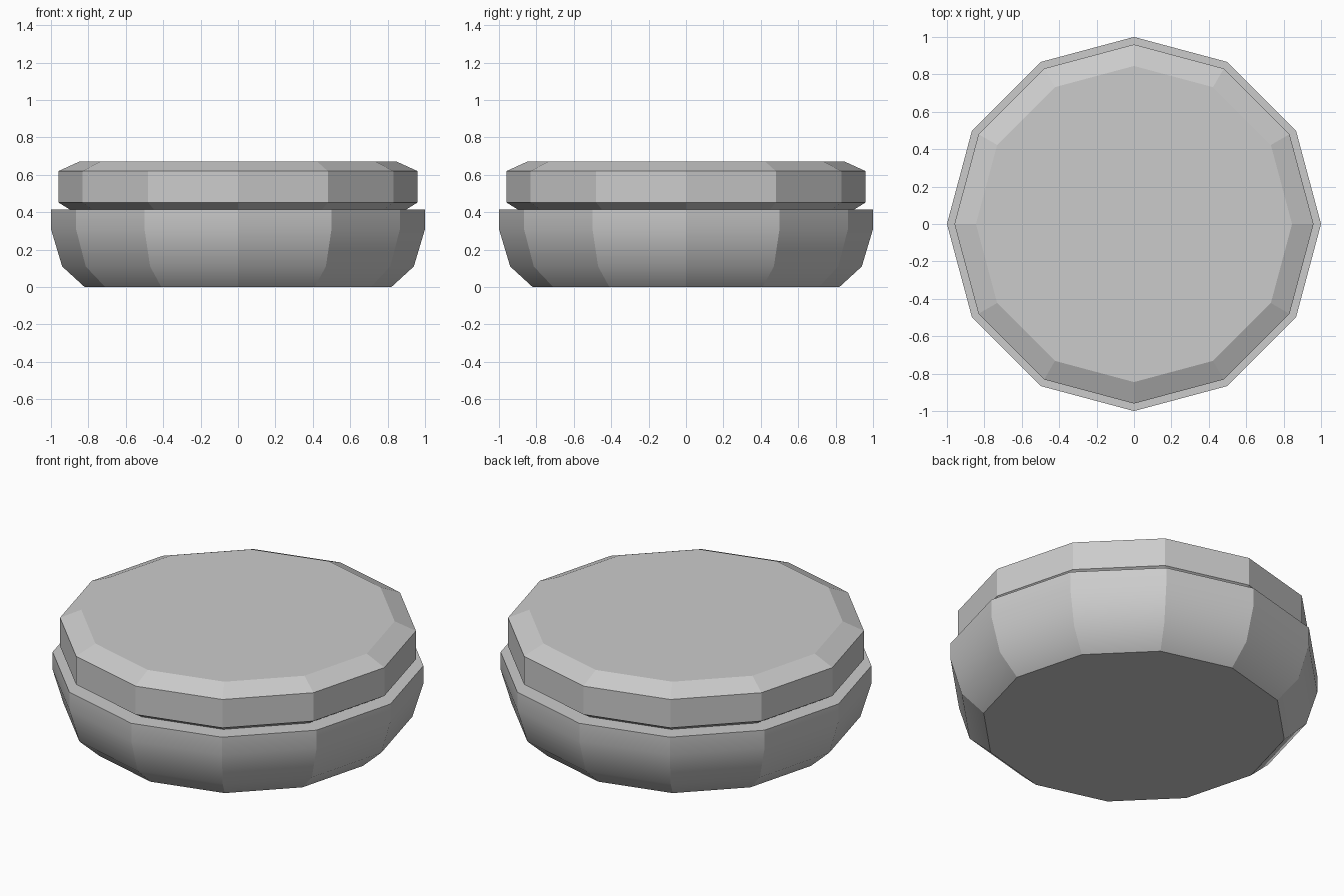
import bpy, bmesh
from math import sin, cos, pi

if "Cube" in bpy.data.objects:
    bpy.data.objects.remove(bpy.data.objects["Cube"])

SIDES = 12


def turned(name, profile, smooth_rings=()):
    """Closed faceted solid turned from (radius, z) points."""
    bm = bmesh.new()
    rings = [[bm.verts.new((r * cos(2 * pi * i / SIDES), r * sin(2 * pi * i / SIDES), z))
              for i in range(SIDES)] for r, z in profile]
    bm.faces.new(rings[0][::-1])
    bm.faces.new(rings[-1])
    for a, b in zip(rings, rings[1:]):
        for i in range(SIDES):
            j = (i + 1) % SIDES
            bm.faces.new((a[i], a[j], b[j], b[i]))
    # every edge is crisp except the chosen horizontal rings
    soft = [set(rings[k]) for k in smooth_rings]
    for e in bm.edges:
        e.smooth = any(set(e.verts) <= s for s in soft)
    for f in bm.faces:
        f.smooth = True
    bmesh.ops.recalc_face_normals(bm, faces=bm.faces)
    mesh = bpy.data.meshes.new(name)
    bm.to_mesh(mesh)
    bm.free()
    obj = bpy.data.objects.new(name, mesh)
    bpy.context.collection.objects.link(obj)
    return obj


# Rounded lower body with a flat rim
turned("lower_body", [(0.82, 0), (0.94, 0.11), (1.0, 0.31), (1.0, 0.415)], (1, 2))

# Chamfered lid sitting on the rim
turned("lid", [(0.90, 0.415), (0.96, 0.452), (0.96, 0.62), (0.845, 0.672)])
